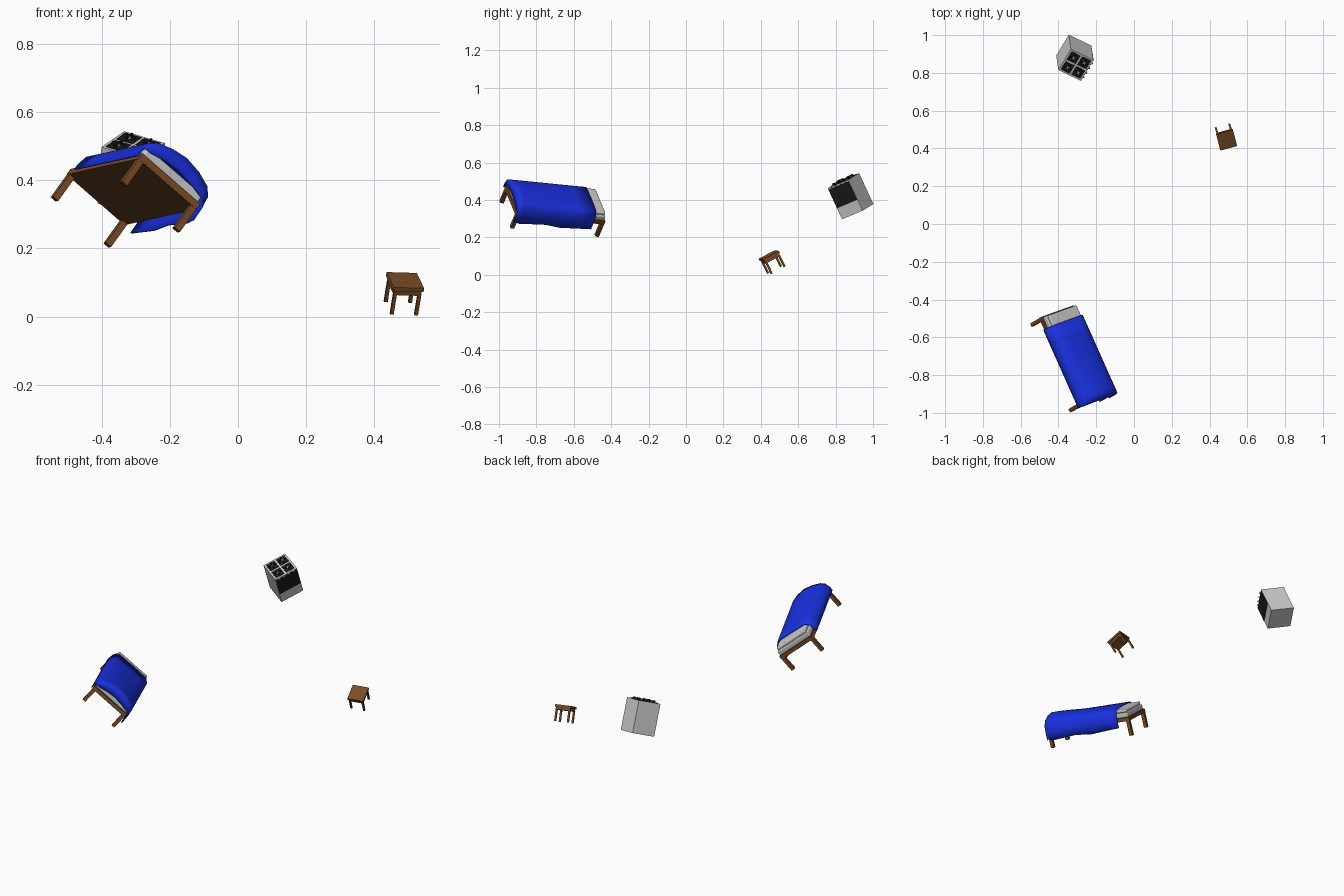
import bpy, bmesh, math
from mathutils import Matrix, Vector

if "Cube" in bpy.data.objects:
    bpy.data.objects.remove(bpy.data.objects["Cube"])


def material(name, rgb):
    m = bpy.data.materials.new(name)
    m.diffuse_color = (*rgb, 1)
    m.use_nodes = True
    m.node_tree.nodes["Principled BSDF"].inputs["Base Color"].default_value = m.diffuse_color
    return m


WOOD = material("wood", (0.2, 0.075, 0.02))
BLUE = material("blue_cloth", (0.01, 0.03, 0.75))
BLACK = material("black_enamel", (0.01, 0.01, 0.01))


def frame(origin, x, z):
    """Tilted local frame: z is the exact up axis, x is squared up to it."""
    z = Vector(z).normalized()
    x = Vector(x)
    x = (x - z * x.dot(z)).normalized()
    y = z.cross(x)
    m = Matrix((x, y, z)).transposed().to_4x4()
    m.translation = origin
    return m


def add(name, bm, mtx, mat=None):
    me = bpy.data.meshes.new(name)
    bmesh.ops.recalc_face_normals(bm, faces=bm.faces)
    bm.to_mesh(me)
    bm.free()
    ob = bpy.data.objects.new(name, me)
    ob.matrix_world = mtx
    bpy.context.collection.objects.link(ob)
    if mat:
        me.materials.append(mat)
    return ob


def box(name, lo, hi, mtx, mat=None, bevel=0):
    bm = bmesh.new()
    lo, hi = Vector(lo), Vector(hi)
    bmesh.ops.create_cube(bm, size=1)
    bmesh.ops.scale(bm, vec=hi - lo, verts=bm.verts)
    bmesh.ops.translate(bm, vec=(lo + hi) / 2, verts=bm.verts)
    ob = add(name, bm, mtx, mat)
    if bevel:
        b = ob.modifiers.new("bevel", 'BEVEL')
        b.width, b.segments = bevel, 3
    return ob


def disc(name, at, r, h, mtx, mat=None, turn=None):
    bm = bmesh.new()
    bmesh.ops.create_cone(bm, cap_ends=True, segments=16, radius1=r, radius2=r, depth=h)
    if turn:
        bmesh.ops.rotate(bm, verts=bm.verts, matrix=turn)
    bmesh.ops.translate(bm, vec=at, verts=bm.verts)
    return add(name, bm, mtx, mat)


# ---------- bed: local x across, y from foot to head, z up ----------
W, L = 0.217, 0.50
bed = frame((-0.338, -0.988, 0.391), (0.727, 0.262, -0.635), (0.554, 0.322, 0.768))
for end, y in (("foot", 0.001), ("head", L - 0.001)):
    for side, x in (("left", 0.003), ("right", W - 0.001)):
        box(f"bed_{end}_{side}_leg", (x - .01, y - .01, 0), (x + .01, y + .01, .09), bed, WOOD)
box("bed_frame", (-.008, -.01, .086), (W + .009, L + .01, .107), bed, WOOD)
box("mattress", (-.002, -.004, .107), (W + .003, L + .004, .135), bed, None, .006)
box("pillow", (.006, .36, .135), (W - .006, L, .154), bed, None, .008)

# blanket draped over the mattress, with a mound and a short flap at the foot
section = [(-.016, .09), (-.015, .115), (-.009, .142), (.012, .160), (.06, .161), (.11, .162),
           (.165, .162), (.210, .160), (.230, .138), (.235, .1), (.236, .05)]
rows = [(-.015, 0), (-.012, 1), (.02, 1), (.09, .8), (.17, .5), (.26, .3), (.35, .15), (.44, 0)]
bm = bmesh.new()
grid = []
for j, (y, mound) in enumerate(rows):
    line = []
    for i, (x, z) in enumerate(section):
        hump = max(0, math.sin(math.pi * (x - .01) / .2)) if .01 < x < .21 else 0
        if j == 0:
            z = min(z, .122 + .016 * hump)
        else:
            z += .022 * hump * mound
        if i == len(section) - 1:
            z += .006 * math.sin(j * 2.1)
        line.append(bm.verts.new((x, y, z)))
    grid.append(line)
for a, b in zip(grid, grid[1:]):
    for i in range(len(section) - 1):
        bm.faces.new((a[i], a[i + 1], b[i + 1], b[i]))
for f in bm.faces:
    f.smooth = True
blanket = add("blanket", bm, bed, BLUE)
s = blanket.modifiers.new("thickness", 'SOLIDIFY')
s.thickness, s.offset = 0.004, 0

# ---------- stove: local x is the oven front, top face at z = 0 ----------
stove = frame((-0.3075, 0.8415, 0.503), (0.12, -0.058, -0.035), (0.0615, -0.419, 0.906))
S = 0.0685
box("stove_body", (-S, -S, -.183), (S, S, 0), stove)
box("oven_door", (S - .002, -S + .003, -.118), (S + .003, S - .003, -.008), stove, BLACK)
for k in range(4):
    disc(f"stove_knob_{k + 1}", (S + .004, -.045 + .03 * k, -.004), .004, .008, stove, None,
         Matrix.Rotation(math.pi / 2, 3, 'Y'))
for i, cx in enumerate((-.032, .032)):
    for j, cy in enumerate((-.032, .032)):
        n = f"{i * 2 + j + 1}"
        box("hob_plate_" + n, (cx - .027, cy - .027, -.001), (cx + .027, cy + .027, .002), stove, BLACK)
        disc("burner_" + n, (cx, cy, .003), .009, .004, stove)
        # four grate fingers around each burner
        for q in range(4):
            c, d = round(math.cos(q * math.pi / 2)), round(math.sin(q * math.pi / 2))
            px, py = cx + .013 * c, cy + .013 * d
            hx, hy = (.008, .002) if c else (.002, .008)
            box(f"grate_{n}_finger_{q + 1}", (px - hx, py - hy, .001), (px + hx, py + hy, .011), stove, BLACK)

# ---------- stool ----------
stool = frame((0.4775, 0.483, 0.025), (0.076, 0.021, -0.003), (0.145, -0.435, 0.888))
box("stool_seat", (-.046, -.049, .079), (.046, .049, .092), stool, WOOD)
box("stool_apron", (-.041, -.044, .064), (.041, .044, .079), stool, WOOD)
for sx in (-1, 1):
    for sy in (-1, 1):
        x, y = sx * .037, sy * .040
        box(f"stool_{'front' if sy < 0 else 'back'}_{'left' if sx < 0 else 'right'}_leg",
            (x - .005, y - .005, 0), (x + .005, y + .005, .07), stool, WOOD)
